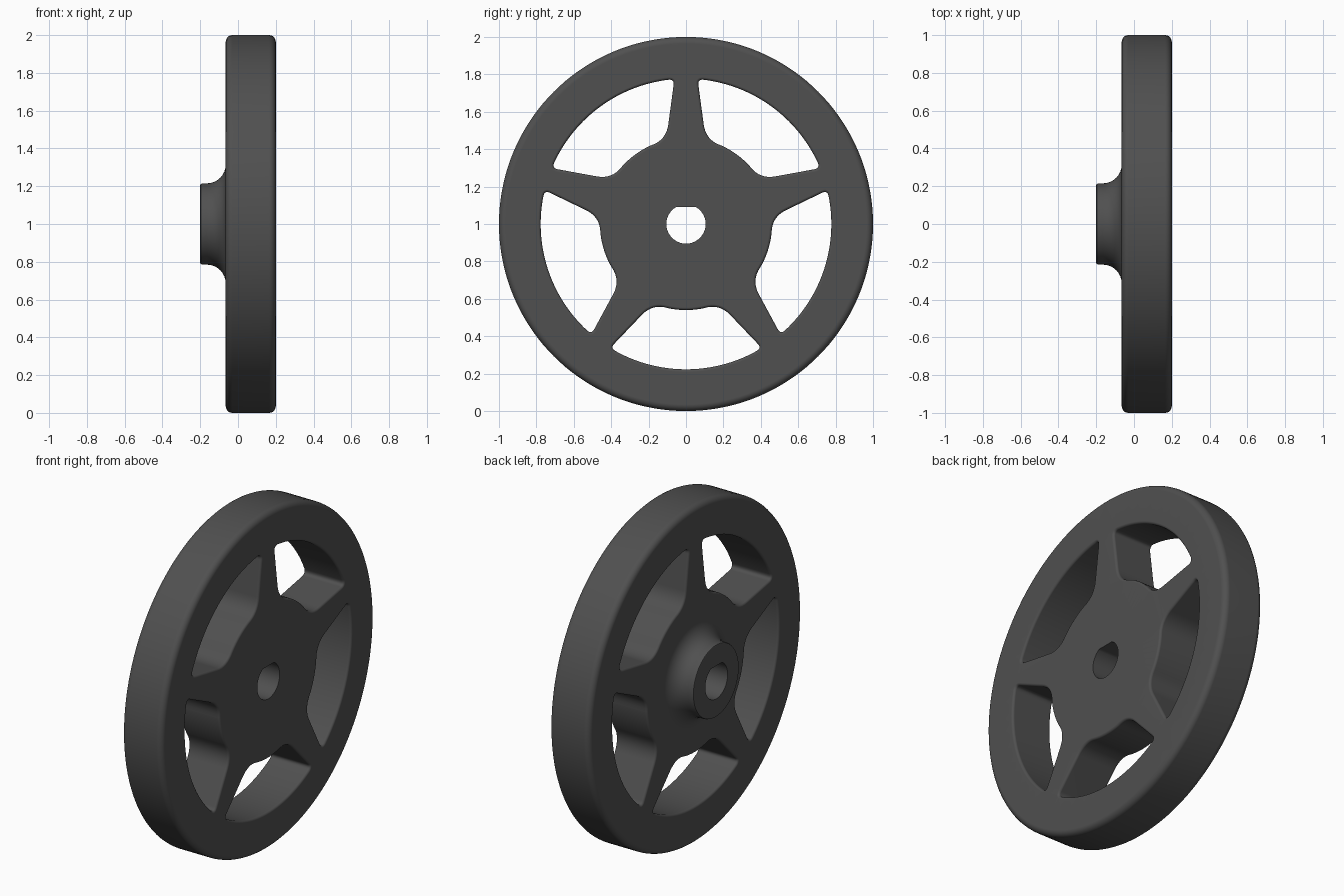
import bpy, bmesh
from math import sin, cos, pi, radians, asin
from mathutils import Vector

if "Cube" in bpy.data.objects:
    bpy.data.objects.remove(bpy.data.objects["Cube"])

X0, X1 = -0.065, 0.2          # faces of the disc
RIM, HUB = 0.777, 0.46        # inner rim radius, hub plate radius
bm = bmesh.new()


def polar(r, a):
    return Vector((r * cos(a), r * sin(a)))


def circle(r, n):
    return [polar(r, 2 * pi * i / n) for i in range(n)]


def offset(loop, d):
    """Grow (d > 0) or shrink a counter-clockwise loop."""
    out = []
    for i, p in enumerate(loop):
        t = ((p - loop[i - 1]).normalized() +
             (loop[(i + 1) % len(loop)] - p).normalized()).normalized()
        out.append(p + Vector((t.y, -t.x)) * d)
    return out


def ring(loop, x):
    return [bm.verts.new((x, p.x, p.y + 1)) for p in loop]


def bridge(rings):
    for a, b in zip(rings, rings[1:]):
        for i in range(len(a)):
            j = (i + 1) % len(a)
            bm.faces.new((a[i], a[j], b[j], b[i]))


def rounded_wall(loop, b, sign, steps=5):
    """Wall through the disc with rounded edges; returns the end rings."""
    prof = [(b * (1 - sin(k * pi / 2 / steps)), b * (1 - cos(k * pi / 2 / steps)))
            for k in range(steps + 1)]
    rings = [ring(offset(loop, sign * d), X0 + x) for d, x in prof]
    rings += [ring(offset(loop, sign * d), X1 - x) for d, x in reversed(prof)]
    bridge(rings)
    return rings[0], rings[-1]


def bezier(p, c, q, n=8):
    return [p * (1 - t) ** 2 + c * 2 * t * (1 - t) + q * t * t
            for t in [i / n for i in range(n + 1)]]


def window(centre):
    """Opening between two tapered spokes, with filleted corners."""
    a1 = radians(36) - asin(0.062 / RIM)
    a2 = radians(36) - asin(0.106 / HUB)
    outer, inner = polar(RIM, a1), polar(HUB, a2)
    edge = (inner - outer).normalized()
    d1, d2, n = 0.032, 0.085, 16
    e1, e2 = a1 - d1 / RIM, a2 - d2 / HUB
    half = [polar(RIM, e1 * i / n) for i in range(n)]
    half += bezier(polar(RIM, e1), outer, outer + edge * d1)
    half += bezier(inner - edge * d2, inner, polar(HUB, e2))
    half += [polar(HUB, e2 * i / n) for i in range(n - 1, -1, -1)]
    loop = half + [Vector((p.x, -p.y)) for p in reversed(half[1:-1])]
    c, s = cos(centre), sin(centre)
    return [Vector((p.x * c - p.y * s, p.x * s + p.y * c)) for p in loop]


# rim and spoke openings
ends = [rounded_wall(circle(1.0, 144), 0.035, -1)]
for k in range(5):
    ends.append(rounded_wall(window(radians(54 + 72 * k)), 0.014, 1))

# flared boss on the -x side running into the D-shaped bore
N = 72
boss = [(X0 - 0.1 + 0.1 * sin(k * pi / 16), 0.315 - 0.1 * cos(k * pi / 16))
        for k in range(8, -1, -1)]
boss += [(-0.19, 0.215), (-0.197, 0.212), (-0.2, 0.205)]
bore = [Vector((p.x, min(p.y, 0.105 * sin(pi / 3)))) for p in circle(0.105, N)]
rings = [ring(circle(r, N), x) for x, r in boss]
rings += [ring(bore, -0.2), ring(bore, X1)]
bridge(rings)
ends.append((rings[0], rings[-1]))

# flat faces on both sides
for side, nx in ((0, -1), (1, 1)):
    edges = []
    for e in ends:
        r = e[side]
        edges += [bm.edges.get((r[i - 1], r[i])) for i in range(len(r))]
    bmesh.ops.triangle_fill(bm, edges=edges, use_beauty=True, normal=(nx, 0, 0))
bmesh.ops.recalc_face_normals(bm, faces=bm.faces[:])

me = bpy.data.meshes.new("handwheel")
bm.to_mesh(me)
bm.free()
wheel = bpy.data.objects.new("handwheel", me)
bpy.context.collection.objects.link(wheel)
bpy.context.view_layer.objects.active = wheel
wheel.select_set(True)
bpy.ops.object.shade_smooth_by_angle(angle=radians(35))
wn = wheel.modifiers.new("weighted_normal", 'WEIGHTED_NORMAL')
wn.keep_sharp = True

# dark grey finish
mat = bpy.data.materials.new("dark_grey")
mat.diffuse_color = (0.08, 0.08, 0.08, 1)
mat.use_nodes = True
mat.node_tree.nodes["Principled BSDF"].inputs["Base Color"].default_value = mat.diffuse_color
me.materials.append(mat)
